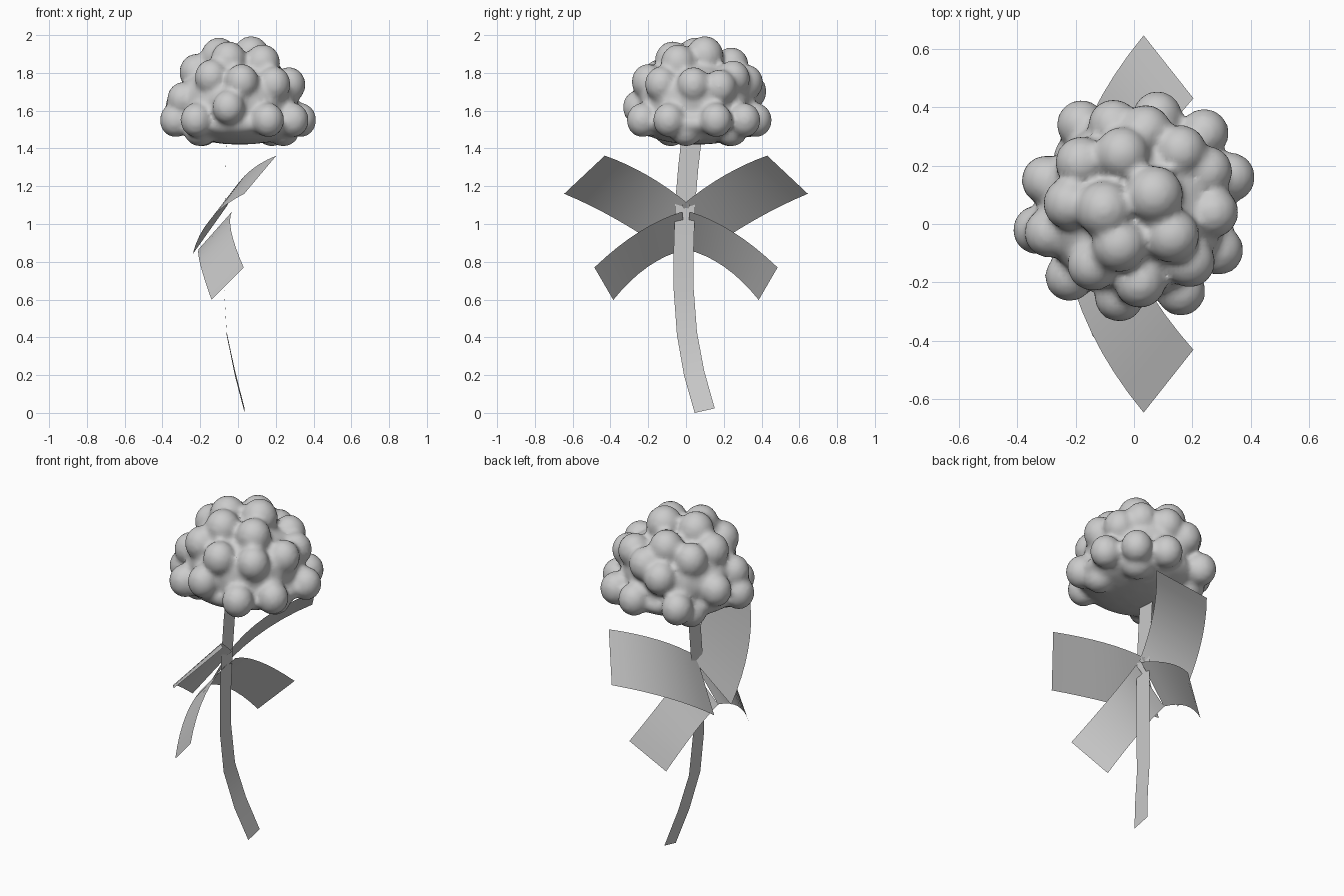
import bpy, bmesh, math
from mathutils import Vector, Matrix

cube = bpy.data.objects.get("Cube")
if cube:
    bpy.data.objects.remove(cube, do_unlink=True)

grey = bpy.data.materials.new("plain grey")
grey.use_nodes = True
GREY = (0.6, 0.6, 0.6, 1)
grey.diffuse_color = GREY
grey.node_tree.nodes["Principled BSDF"].inputs["Base Color"].default_value = GREY


def finish(name, bm):
    """Turn a bmesh into a linked, smooth-shaded object."""
    mesh = bpy.data.meshes.new(name)
    bm.to_mesh(mesh)
    bm.free()
    mesh.materials.append(grey)
    mesh.shade_smooth()
    obj = bpy.data.objects.new(name, mesh)
    bpy.context.collection.objects.link(obj)
    return obj


def ribbon(name, left, right):
    """Thin strip spanning two edges given as equal lists of points."""
    bm = bmesh.new()
    rows = [(bm.verts.new(a), bm.verts.new(b)) for a, b in zip(left, right)]
    for (a, b), (c, d) in zip(rows, rows[1:]):
        bm.faces.new((a, b, d, c))
    return finish(name, bm)


def arc(start, middle, end, steps=8):
    """Parabola passing through three points."""
    a, m, c = Vector(start), Vector(middle), Vector(end)
    ctrl = 2 * m - (a + c) / 2
    ts = [i / steps for i in range(steps + 1)]
    return [a * (1 - t) ** 2 + ctrl * 2 * t * (1 - t) + c * t * t for t in ts]


def leaf_pair(name, upper, lower):
    """A curved leaf and its mirror image across the front-back axis."""
    for side, label in ((1, "back"), (-1, "front")):
        edges = [[(p.x, side * p.y, p.z) for p in arc(*e)] for e in (upper, lower)]
        ribbon(f"{name}_{label}", *edges)


# Stem: flat bent ribbon, (x, y centre, z) from foot to head
spine = [(0.035, 0.099, 0.012), (-0.016, 0.043, 0.21), (-0.06, 0.005, 0.42),
         (-0.073, -0.012, 0.65), (-0.073, -0.012, 0.88), (-0.068, -0.005, 1.1),
         (-0.065, 0.012, 1.3), (-0.06, 0.035, 1.5)]
tilt = [0.012, 0.014, 0.008, 0.002, 0, -0.003, -0.005, -0.005]
ribbon("stem",
       [(x, y - 0.053, z - t) for (x, y, z), t in zip(spine, tilt)],
       [(x, y + 0.053, z + t) for (x, y, z), t in zip(spine, tilt)])

# Leaves
leaf_pair("upper_leaf",
          ((-0.055, -0.02, 1.1), (0.035, 0.2, 1.255), (0.203, 0.43, 1.362)),
          ((-0.24, 0.08, 0.84), (-0.146, 0.37, 1.025), (0.033, 0.645, 1.16)))
leaf_pair("lower_leaf",
          ((-0.032, 0.02, 1.065), (-0.035, 0.25, 0.957), (0.03, 0.485, 0.77)),
          ((-0.21, 0.0, 0.865), (-0.197, 0.2, 0.775), (-0.14, 0.385, 0.598)))

# Flower head: domed core and skirt covered with rounded buds, fused together
bm = bmesh.new()


def blob(centre, size):
    place = Matrix.Translation(centre) @ Matrix.Diagonal((*size, 1))
    bmesh.ops.create_icosphere(bm, subdivisions=3, radius=1, matrix=place)


MID = Vector((0, 0.06))
blob((0, 0.06, 1.65), (0.32, 0.31, 0.225))
blob((0.01, 0.06, 1.53), (0.34, 0.32, 0.11))
buds = [(-4, 24), (16, 25), (7, 10), (13, -4), (-10, 5), (-22, 7), (-18, 21),
        (-5, -7), (-14, -14), (2, -20), (-29, -3), (-33, -2), (-30, 15),
        (-18, 34), (-7, 34), (8, 37), (24, 31), (33, 16), (27, 4), (29, -9),
        (16, -23), (-22, -18), (-5, -25), (19, -13), (4, 32), (25, 18)]
for x, y in buds:
    p = Vector((x, y)) / 100
    r = min((p - MID).length / 0.32, 1)
    z = 1.55 + 0.35 * math.sqrt(1 - r * r)
    s = 0.104 - 0.019 * r
    blob((p.x, p.y, z), (s, s, s * 1.08))
# Buds hanging under the rim
for x, y in ((-0.19, 0.23), (0.24, 0.0), (0.18, 0.24), (-0.2, -0.08)):
    blob((x, y, 1.49), (0.085, 0.085, 0.08))
head = finish("flower_head", bm)
remesh = head.modifiers.new("fuse", "REMESH")
remesh.mode = "VOXEL"
remesh.voxel_size = 0.016
remesh.use_smooth_shade = True
soften = head.modifiers.new("soften", "SMOOTH")
soften.factor = 0.5
soften.iterations = 4
